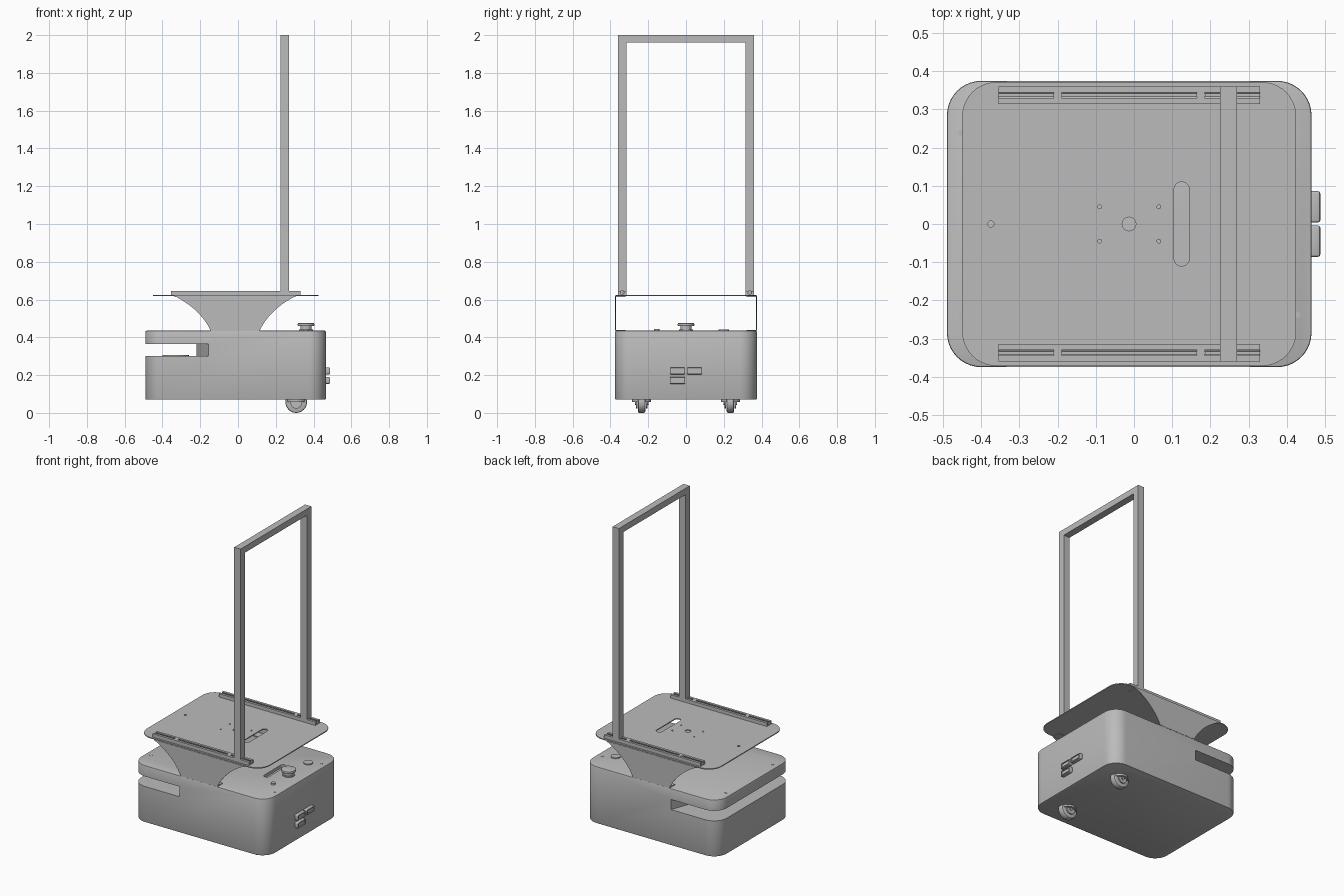
import bpy, bmesh, math
from mathutils import Vector

old = bpy.data.objects.get("Cube")
if old:
    bpy.data.objects.remove(old, do_unlink=True)

grey = bpy.data.materials.new("plain grey")
grey.use_nodes = True
grey.diffuse_color = (0.5, 0.5, 0.5, 1)
grey.node_tree.nodes["Principled BSDF"].inputs["Base Color"].default_value = (0.5, 0.5, 0.5, 1)


def activate(ob):
    bpy.ops.object.select_all(action='DESELECT')
    ob.select_set(True)
    bpy.context.view_layer.objects.active = ob


def prism(name, pts, lo, hi, axis='z', bevel=0):
    """Extrude a closed outline along an axis from lo to hi."""
    place = {'x': lambda a, b, h: (h, a, b),
             'y': lambda a, b, h: (a, h, b),
             'z': lambda a, b, h: (a, b, h)}[axis]
    bm = bmesh.new()
    ends = [[bm.verts.new(place(a, b, h)) for a, b in pts] for h in (lo, hi)]
    n = len(pts)
    bm.faces.new(ends[0])
    bm.faces.new(ends[1])
    for i in range(n):
        j = (i + 1) % n
        bm.faces.new((ends[0][i], ends[0][j], ends[1][j], ends[1][i]))
    bmesh.ops.recalc_face_normals(bm, faces=bm.faces)
    mesh = bpy.data.meshes.new(name)
    bm.to_mesh(mesh)
    bm.free()
    ob = bpy.data.objects.new(name, mesh)
    bpy.context.collection.objects.link(ob)
    mesh.materials.append(grey)
    activate(ob)
    if bevel:
        mod = ob.modifiers.new("edge", 'BEVEL')
        mod.width, mod.segments = bevel, 2
        mod.limit_method, mod.angle_limit = 'ANGLE', math.radians(50)
        bpy.ops.object.modifier_apply(modifier=mod.name)
    bpy.ops.object.shade_smooth_by_angle(angle=math.radians(30))
    return ob


def rounded(x0, x1, y0, y1, r, n=10):
    pts = []
    corners = [(x1 - r, y1 - r), (x0 + r, y1 - r), (x0 + r, y0 + r), (x1 - r, y0 + r)]
    for k, (cx, cy) in enumerate(corners):
        for i in range(n + 1):
            t = math.pi / 2 * (k + i / n)
            pts.append((cx + r * math.cos(t), cy + r * math.sin(t)))
    return pts


def circle(x, y, r, n=24):
    return [(x + r * math.cos(math.tau * i / n), y + r * math.sin(math.tau * i / n)) for i in range(n)]


def rect(x0, x1, y0, y1):
    return [(x0, y0), (x1, y0), (x1, y1), (x0, y1)]


def cut(ob, cutter):
    cutter.hide_render = True
    mod = ob.modifiers.new("cut", 'BOOLEAN')
    mod.operation, mod.solver, mod.object = 'DIFFERENCE', 'EXACT', cutter
    activate(ob)
    bpy.ops.object.modifier_apply(modifier=mod.name)
    bpy.data.objects.remove(cutter, do_unlink=True)
    bpy.ops.object.shade_smooth_by_angle(angle=math.radians(30))


# Base body with the open scanner slot and a shallow top recess
base = prism("base_body", rounded(-0.49, 0.465, -0.375, 0.375, 0.09), 0.07, 0.435, bevel=0.005)
slot = [(-0.6, -0.5), (-0.155, -0.5), (-0.155, -0.375), (-0.22, -0.2),
        (-0.22, 0.2), (-0.155, 0.375), (-0.155, 0.5), (-0.6, 0.5)]
cut(base, prism("slot_cutter", slot, 0.3, 0.365))
cut(base, prism("recess_cutter", rounded(0.245, 0.28, -0.1, 0.1, 0.017), 0.415, 0.5))
prism("scanner_disc", circle(-0.33, 0, 0.07), 0.299, 0.306)

# Small fittings on top of the base
prism("round_cap", circle(0.36, 0.2, 0.028), 0.434, 0.441)
prism("small_cap", circle(0.36, -0.155, 0.014), 0.434, 0.444)
for x in (-0.452, 0.428):
    for y in (-0.238, 0.238):
        prism("base_screw", circle(x, y, 0.008, 12), 0.434, 0.437)

# Stop button
prism("button_stem", circle(0.36, 0, 0.03), 0.434, 0.462)
prism("button_collar", circle(0.36, 0, 0.037), 0.434, 0.442)
prism("button_head", circle(0.36, 0, 0.044), 0.46, 0.475, bevel=0.004)

# Rear light blocks, two rows of two
for z in (0.172, 0.222):
    for y in (-0.045, 0.045):
        block = prism("rear_block", rounded(y - 0.041, y + 0.041, z - 0.018, z + 0.018, 0.006, 3),
                      0.455, 0.488, 'x', bevel=0.006)
        cut(block, prism("block_cutter", rect(y - 0.033, y + 0.033, z - 0.011, z + 0.011), 0.482, 0.51, 'x'))

# Flared side sheets: half outline is a quadratic curve, mirrored in x
a, b, c = Vector((-0.335, 0.618)), Vector((-0.2, 0.55)), Vector((-0.145, 0.436))
curve = []
for i in range(17):
    t = i / 16
    p = a * (1 - t) ** 2 + b * 2 * t * (1 - t) + c * t * t
    curve.append((p.x, p.y))
flare = curve + [(-0.03 - x, z) for x, z in reversed(curve)]
for side in (-1, 1):
    prism("side_sheet", flare, side * 0.371, side * 0.375, 'y')
    ys = sorted((side * 0.32, side * 0.374))
    prism("sheet_foot", rect(-0.145, 0.115, *ys), 0.434, 0.44)
    prism("sheet_top_flange", rect(-0.335, 0.305, *ys), 0.614, 0.619)

# Deck plate with its holes
deck = prism("deck_plate", rounded(-0.45, 0.425, -0.372, 0.372, 0.09), 0.618, 0.624)
cut(deck, prism("handle_cutter", rounded(0.105, 0.145, -0.11, 0.11, 0.0195), 0.6, 0.65))
holes = [(-0.013, 0, 0.018), (-0.375, 0, 0.008)]
holes += [(x, y, 0.005) for x in (-0.09, 0.065) for y in (-0.045, 0.045)]
for x, y, r in holes:
    cut(deck, prism("hole_cutter", circle(x, y, r, 16), 0.6, 0.65))

# Slotted rails, rail bolts and frame posts
for side in (-1, 1):
    y = side * 0.3375
    half = [(0.0225, 0.623), (0.0225, 0.646), (0.007, 0.646), (0.007, 0.642),
            (0.01, 0.638), (0.008, 0.631), (0.004, 0.628)]
    outline = [(y + d, z) for d, z in half] + [(y - d, z) for d, z in reversed(half)]
    prism("slotted_rail", outline, -0.355, 0.33, 'x')
    for x in (-0.2, 0.175):
        prism("rail_bolt", circle(x, y, 0.012, 16), 0.627, 0.6465)
    prism("frame_post", rect(0.225, 0.27, y - 0.0225, y + 0.0225), 0.645, 1.96)
prism("frame_crossbar", rect(0.225, 0.27, -0.36, 0.36), 1.96, 2.0)

# Casters
for y in (-0.235, 0.235):
    prism("caster_mount", circle(0.308, y, 0.05), 0.058, 0.072)
    prism("caster_wheel", circle(0.308, 0.057, 0.057, 32), y - 0.02, y + 0.02, 'y', bevel=0.008)
    for s in (-1, 1):
        prism("caster_fork", circle(0.308, 0.053, 0.03), y + s * 0.022, y + s * 0.03, 'y')
        prism("caster_axle", circle(0.308, 0.053, 0.01, 12), y + s * 0.03, y + s * 0.036, 'y')
